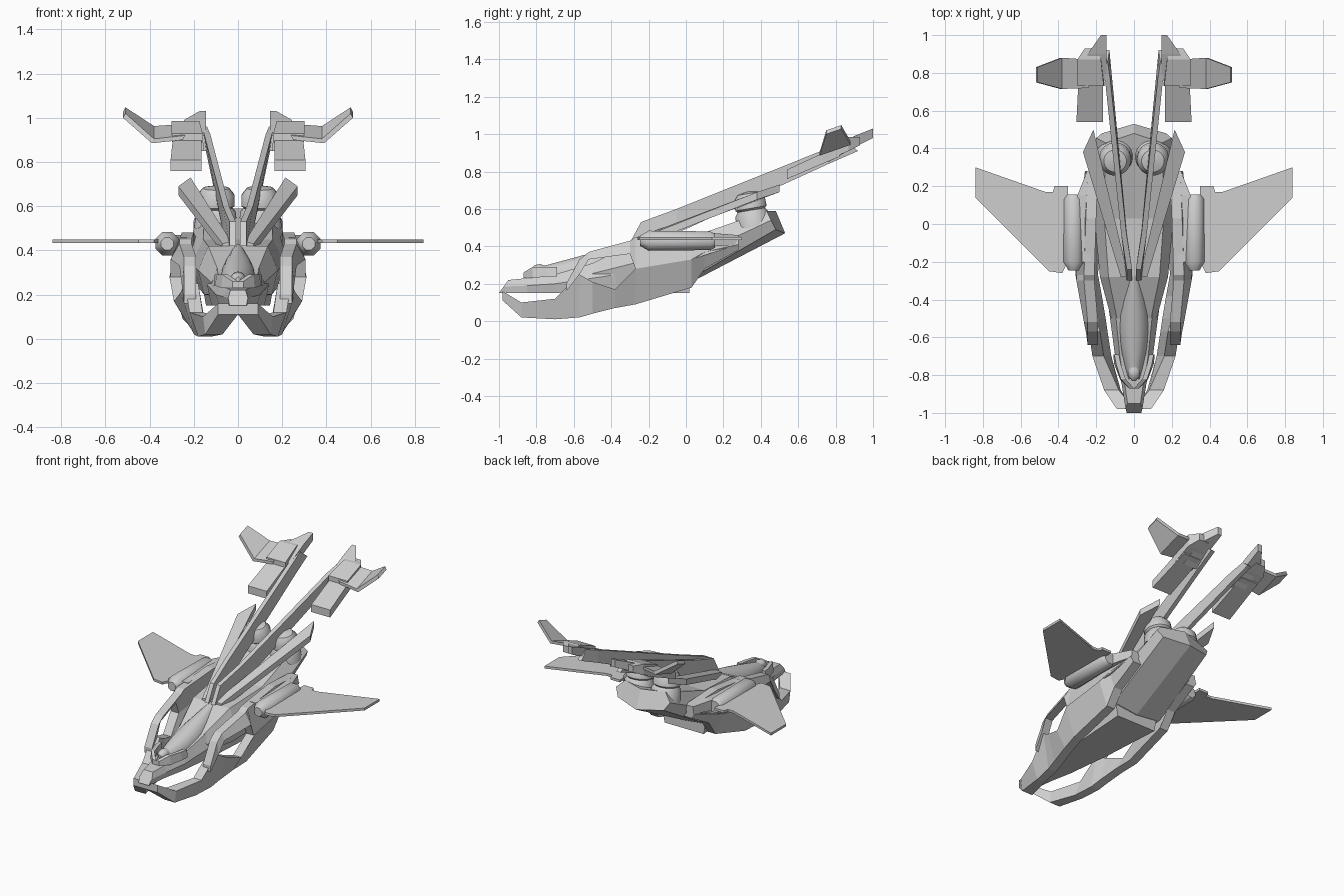
import bpy, bmesh, math

old = bpy.data.objects.get("Cube")
if old:
    bpy.data.objects.remove(old, do_unlink=True)

grey = bpy.data.materials.new("hull_grey")
grey.use_nodes = True
colour = (0.62, 0.62, 0.62, 1)
grey.diffuse_color = colour
grey.node_tree.nodes["Principled BSDF"].inputs["Base Color"].default_value = colour


def loft(name, rings, mirror=True, smooth=False):
    """Skin a list of equal-length point rings and cap both ends."""
    bm = bmesh.new()
    loops = [[bm.verts.new(point) for point in ring] for ring in rings]
    count = len(loops[0])
    for near, far in zip(loops, loops[1:]):
        for i in range(count):
            j = (i + 1) % count
            bm.faces.new((near[i], near[j], far[j], far[i]))
    bm.faces.new(loops[0])
    bm.faces.new(loops[-1])
    bmesh.ops.recalc_face_normals(bm, faces=bm.faces)
    mesh = bpy.data.meshes.new(name)
    bm.to_mesh(mesh)
    bm.free()
    mesh.materials.append(grey)
    obj = bpy.data.objects.new(name, mesh)
    bpy.context.collection.objects.link(obj)
    if smooth:
        bpy.ops.object.select_all(action="DESELECT")
        obj.select_set(True)
        bpy.context.view_layer.objects.active = obj
        bpy.ops.object.shade_smooth_by_angle(angle=math.radians(40))
    if mirror:
        obj.modifiers.new("mirror", "MIRROR").use_mirror_merge = False
    return obj


def bar(name, width, rows):
    """Mirrored beam along y; row = y, bottom x, bottom z, top x, top z, width scale, top shift."""
    rings = []
    for y, bottom_x, bottom, top_x, top, *extra in rows:
        scale = extra[0] if extra else 1
        top_y = y + (extra[1] if len(extra) > 1 else 0)
        wide = width * scale
        rings.append([(bottom_x, y, bottom), (bottom_x + wide, y, bottom),
                      (top_x + wide, top_y, top), (top_x, top_y, top)])
    return loft(name, rings)


def half_body(name, rows, keel=0):
    """Mirrored hull with bevelled flanks; row = y, bottom z, top z, half width, top shift, peak."""
    rings = []
    for y, bottom, top, wide, shift, peak in rows:
        middle = (bottom + top) / 2
        rings.append([(0, y + peak, bottom - keel),
                      (wide * .85, y, bottom),
                      (wide, y + shift / 2, middle),
                      (wide * .75, y + shift, top),
                      (0, y + shift + peak, top)])
    return loft(name, rings)


def tube(name, rows, sides=16, x=0, mirror=True):
    """Round part along y; row = y, x radius, z radius, centre z."""
    turns = [math.tau * (i + .5) / sides for i in range(sides)]
    rings = [[(x + across * math.cos(a), y, centre + tall * math.sin(a)) for a in turns]
             for y, across, tall, centre in rows]
    return loft(name, rings, mirror, smooth=True)


# Central fuselage with flat belly and blunt nose
half_body("fuselage", [
    (-1, .15, .22, .045, .05, 0),
    (-.85, .15, .23, .065, 0, 0),
    (-.7, .15, .25, .1, 0, 0),
    (-.4, .15, .34, .14, 0, 0),
    (.02, .15, .42, .17, 0, 0)])

# Rising rear body with shallow keel and peaked stern
half_body("rear_body", [
    (-.5, .2, .31, .12, 0, 0),
    (-.28, .2, .42, .18, 0, 0),
    (.03, .23, .45, .21, 0, 0),
    (.48, .49, .59, .2, -.05, .05)], keel=.02)

# Lower side frame running forward into a prong
bar("lower_side_frame", .06, [
    (-.98, 0, .11, 0, .16, 1.5),
    (-.88, .07, .02, .08, .1, 1.3),
    (-.7, .12, .01, .16, .12),
    (-.57, .14, .02, .18, .25),
    (-.5, .15, .04, .2, .21),
    (-.38, .17, .07, .23, .17),
    (-.27, .19, .09, .25, .28),
    (.03, .18, .18, .24, .33),
    (.1, .18, .28, .22, .37),
    (.28, .18, .38, .2, .41)])

# Upper side frame that closes the side opening
bar("upper_side_frame", .055, [
    (-.64, .19, .16, .19, .2),
    (-.57, .2, .25, .19, .33),
    (-.52, .21, .33, .19, .37),
    (-.3, .25, .36, .21, .43),
    (-.27, .25, .28, .21, .45),
    (.03, .24, .33, .2, .48),
    (.28, .2, .41, .19, .46)])

# Cockpit canopy: widens quickly, then climbs towards the back
canopy = []
steps = 8
for i in range(steps + 1):
    t = i / steps
    base, top = .18, .28 + .15 * t
    canopy.append((-.82 + .55 * t, .08 * math.sin(math.pi * (.12 + .7 * t)),
                   (top - base) / 2, (top + base) / 2))
tube("canopy", canopy, sides=20, mirror=False)

# Nose sensor and its collar
sensor = [(-.83, .01), (-.81, .03), (-.78, .035), (-.74, .02)]
tube("nose_sensor", [(y, r, r, .27) for y, r in sensor], sides=10, mirror=False)
bar("nose_collar", .025, [
    (-.69, .085, .24, .08, .29),
    (-.74, .08, .24, .07, .29),
    (-.82, .05, .23, .045, .29),
    (-.87, 0, .23, 0, .26)])

# Pointed back boards lying over the rear body
board = [(.03, -.28, .43), (.07, -.28, .42), (.27, .38, .68), (.215, .5, .72)]
loft("back_board", [[(x, y, z + lift) for x, y, z in board] for lift in (-.03, .01)])

# Paired domed thrusters
dome = [(0, .1), (.07, .09), (.09, .075), (.1, .086), (.15, .084), (.18, .06), (.19, .01)]
thruster = tube("domed_thruster", [(t, r, r, 0) for t, r in dome], sides=20, x=.1)
thruster.rotation_euler.x = math.radians(100)
thruster.location = (0, .365, .505)

# Long tail booms
bar("tail_boom", .028, [
    (-.3, .01, .42, .01, .53, 1, .06),
    (-.05, .037, .47, .04, .6),
    (.76, .115, .84, .125, .925),
    (.92, .13, .91, .14, .96, 1, -.06)])

# Tail pods: flap, block and rear spike
bar("tail_flap", .14, [(.54, .165, .76, .165, .81), (.82, .165, .88, .165, .94, .9)])
bar("tail_block", .14, [
    (.73, .155, .85, .16, .93),
    (.87, .17, .91, .175, .985, .9),
    (.93, .19, .94, .19, .985, .5)])
bar("tail_spike", .1, [
    (.76, .145, .85, .145, .92),
    (.9, .145, .93, .145, .99),
    (1, .145, .98, .145, 1.03, .3)])

# Upswept tail fins
fin = []
for x, front, back, z in [(.25, .72, .87, .9), (.39, .715, .88, .885), (.52, .75, .83, 1)]:
    rise = (back - front) * .35
    fin.append([(x, front, z), (x, back, z + rise),
                (x - .01, back, z + rise + .02), (x - .01, front, z + .02)])
loft("tail_fin", fin)

# Flat swept wings
outline = [(.35, -.2), (.38, -.26), (.45, -.25), (.84, .14), (.84, .3), (.47, .17),
           (.43, .17), (.42, .2), (.35, .2)]
loft("wing", [[(x, y, z) for x, y in outline] for z in (.433, .449)])

# Wing root pods and their mounts
pod = [(-.245, .03), (-.2, .058), (.13, .054), (.155, .04)]
tube("wing_pod", [(y, r, r, .43) for y, r in pod], sides=8, x=.32)
bar("pod_mount", .07, [
    (-.2, .23, .39, .23, .46),
    (.15, .23, .4, .23, .47),
    (.28, .2, .41, .2, .46, .7)])
